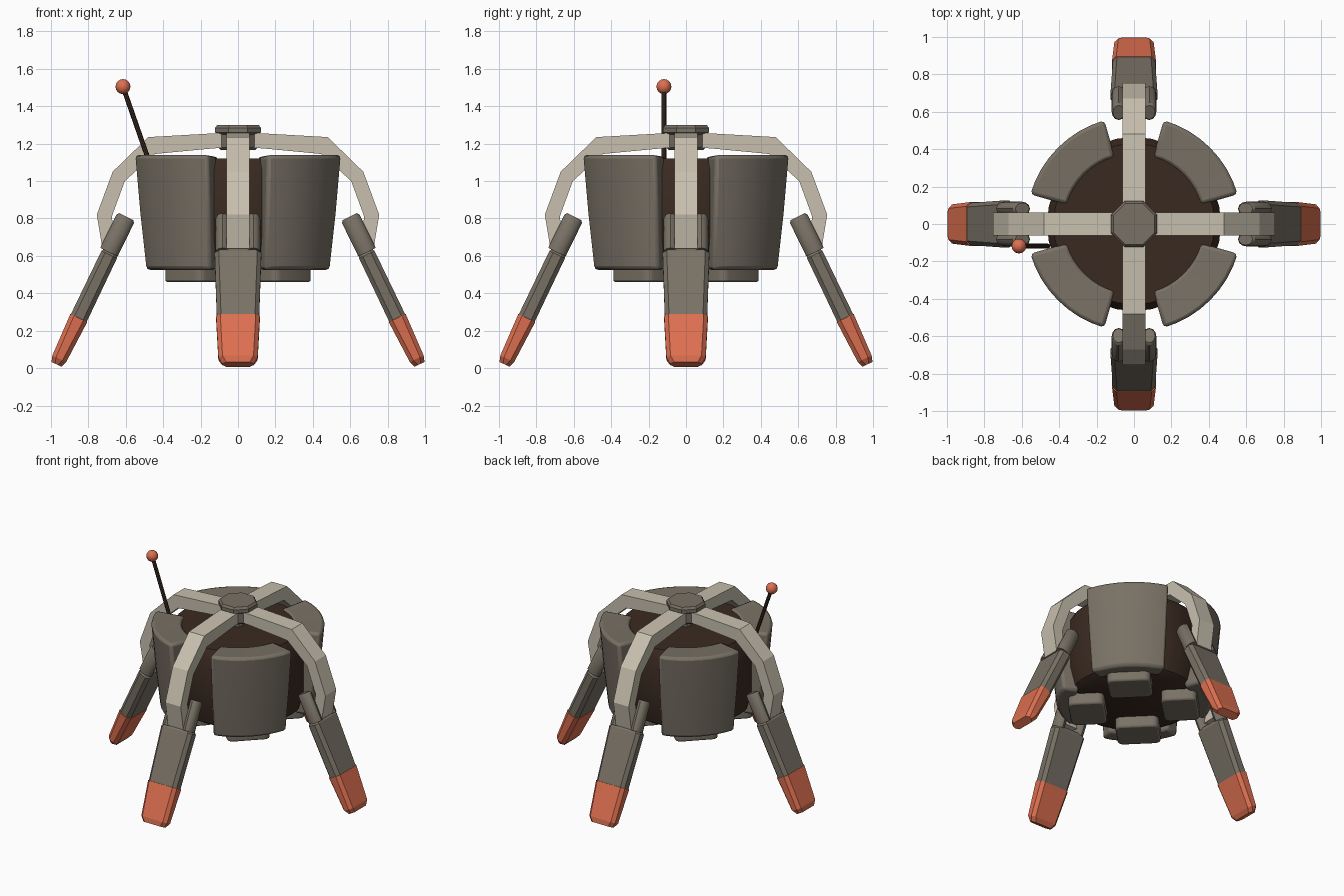
import bpy, bmesh, math
from mathutils import Vector, Matrix

if "Cube" in bpy.data.objects:
    bpy.data.objects.remove(bpy.data.objects["Cube"], do_unlink=True)


def material(name, rgb):
    m = bpy.data.materials.new(name)
    m.use_nodes = True
    colour = (*rgb, 1)
    m.diffuse_color = colour
    m.node_tree.nodes["Principled BSDF"].inputs["Base Color"].default_value = colour
    return m


GREY = material("warm_grey", (0.19, 0.165, 0.13))
ORANGE = material("orange", (0.72, 0.16, 0.08))
BEIGE = material("beige", (0.58, 0.53, 0.43))
BROWN = material("dark_brown", (0.042, 0.023, 0.015))


def finish(name, bm, mats, turn=0.0, bevel=0.0, segments=2, smooth=True):
    """Turn a bmesh into an object, rotated about the vertical axis."""
    bmesh.ops.recalc_face_normals(bm, faces=bm.faces)
    mesh = bpy.data.meshes.new(name)
    bm.to_mesh(mesh)
    bm.free()
    for m in mats:
        mesh.materials.append(m)
    ob = bpy.data.objects.new(name, mesh)
    bpy.context.collection.objects.link(ob)
    ob.rotation_euler.z = turn
    if bevel:
        mod = ob.modifiers.new("bevel", "BEVEL")
        mod.width, mod.segments = bevel, segments
        mod.limit_method, mod.angle_limit = "ANGLE", math.radians(40)
    if smooth:
        bpy.ops.object.select_all(action="DESELECT")
        ob.select_set(True)
        bpy.context.view_layer.objects.active = ob
        bpy.ops.object.shade_smooth_by_angle(angle=math.radians(35))
    return ob


def loft(rings, bm=None, material_of=lambda i: 0):
    """Skin a list of equal-length closed rings and cap both ends."""
    bm = bm or bmesh.new()
    vs = [[bm.verts.new(p) for p in ring] for ring in rings]
    n = len(vs[0])
    for i, (a, b) in enumerate(zip(vs, vs[1:])):
        for k in range(n):
            j = (k + 1) % n
            bm.faces.new((a[k], a[j], b[j], b[k])).material_index = material_of(i)
    bm.faces.new(vs[0]).material_index = material_of(0)
    bm.faces.new(vs[-1]).material_index = material_of(len(rings) - 2)
    return bm


def lathe(profile, sides, phase=0.0):
    return loft([[(r * math.cos(phase + math.tau * k / sides),
                   r * math.sin(phase + math.tau * k / sides), z)
                  for k in range(sides)] for r, z in profile])


def rod(start, end, half_w, half_t, sides, bm=None, rounding=()):
    """Elliptical bar in the x-z plane, y is its width."""
    a, b = Vector(start), Vector(end)
    d = (b - a).normalized()
    t = Vector((d.z, 0, -d.x))
    rings = []
    for f, s in rounding or ((0, 1), (1, 1)):
        c = a.lerp(b, f)
        rings.append([c + t * (half_t * s * math.cos(math.tau * k / sides))
                      + Vector((0, half_w * s * math.sin(math.tau * k / sides), 0))
                      for k in range(sides)])
    return loft(rings, bm)


# Core body and hub
core = [(0.38, 0.54), (0.43, 0.57), (0.465, 0.7), (0.465, 1.06), (0.43, 1.12)]
finish("core_body", lathe(core, 32), [BROWN])
hub = [(0.1, 1.165), (0.115, 1.18), (0.115, 1.25), (0.132, 1.26), (0.132, 1.285), (0.12, 1.3)]
finish("top_hub", lathe(hub, 8, math.pi / 8), [GREY], smooth=False)
finish("hub_post", lathe([(0.04, 1.1), (0.04, 1.18)], 8), [GREY])


def strap():
    """Bent flat strap: outer and inner bends in (radius, height)."""
    outer = [(0.03, 1.26), (0.13, 1.255), (0.48, 1.235), (0.67, 1.05), (0.755, 0.82), (0.725, 0.64)]
    inner = [(0.03, 1.18), (0.13, 1.175), (0.445, 1.145), (0.605, 1.0), (0.675, 0.81), (0.65, 0.64)]
    h = 0.0625
    return loft([[(o[0], -h, o[1]), (o[0], h, o[1]), (i[0], h, i[1]), (i[0], -h, i[1])]
                 for o, i in zip(outer, inner)])


def leg():
    """Tapered chamfered leg with a coloured foot."""
    top, foot = Vector((0.68, 0, 0.625)), Vector((0.97, 0, 0.02))
    d = (foot - top).normalized()
    t = Vector((-d.z, 0, d.x))
    # fraction along the leg, half width, half thickness
    stations = [(0, 0.11, 0.035), (0.03, 0.125, 0.046), (0.59, 0.113, 0.047),
                (0.591, 0.117, 0.05), (0.95, 0.105, 0.041), (1, 0.085, 0.03)]
    rings = []
    for f, w, h in stations:
        c = top.lerp(foot, f)
        corner = 0.022
        outline = [(w, h - corner), (w - corner, h), (corner - w, h), (-w, h - corner),
                   (-w, corner - h), (corner - w, -h), (w - corner, -h), (w, corner - h)]
        rings.append([c + t * v + Vector((0, u, 0)) for u, v in outline])
    return loft(rings, material_of=lambda i: int(i >= 2))


def hip():
    """Pair of rounded prongs above the leg."""
    bm = bmesh.new()
    for y in (-0.082, 0.082):
        rod((0.597, y, 0.81), (0.69, y, 0.62), 0.038, 0.052, 12, bm,
            ((0, 0.8), (0.06, 1), (1, 1)))
    return bm


def panel():
    """Curved armour wedge, wider at the top."""
    section = [(0.515, 0.525), (0.55, 0.83), (0.578, 1.14), (0.37, 1.13), (0.4, 0.95), (0.4, 0.525)]
    steps, half = 8, math.radians(29)
    rings = []
    for k in range(steps + 1):
        a = half * (2 * k / steps - 1)
        rings.append([(r * math.cos(a), r * math.sin(a), z) for r, z in section])
    return loft(rings)


def pad():
    """Block under the body."""
    bm = bmesh.new()
    bmesh.ops.create_cube(bm, size=1, matrix=Matrix.Translation((0.31, 0, 0.505))
                          @ Matrix.Diagonal((0.24, 0.29, 0.09, 1)))
    upright = [e for e in bm.edges if abs(e.verts[0].co.z - e.verts[1].co.z) > 0.05]
    bmesh.ops.bevel(bm, geom=upright, offset=0.04, segments=3, affect="EDGES", profile=0.5)
    return bm


# Four-way repeats: limbs on the axes, armour on the diagonals
for i, side in enumerate(("left", "back", "right", "front")):
    turn = i * math.pi / 2
    finish(side + "_strap", strap(), [BEIGE], turn, smooth=False)
    finish(side + "_leg", leg(), [GREY, ORANGE], turn, smooth=False)
    finish(side + "_hip", hip(), [GREY], turn)
for i, corner in enumerate(("back_left", "back_right", "front_right", "front_left")):
    turn = (i + 0.5) * math.pi / 2
    finish(corner + "_armour_panel", panel(), [GREY], turn, bevel=0.02)
    finish(corner + "_under_pad", pad(), [GREY], turn, bevel=0.012)

# Antenna
tip = Vector((-0.615, -0.118, 1.505))
finish("antenna_rod", rod((-0.46, -0.118, 1.06), tip, 0.013, 0.013, 8), [BROWN])
ball = bmesh.new()
bmesh.ops.create_uvsphere(ball, u_segments=12, v_segments=8, radius=0.04,
                          matrix=Matrix.Translation(tip))
finish("antenna_ball", ball, [ORANGE])
